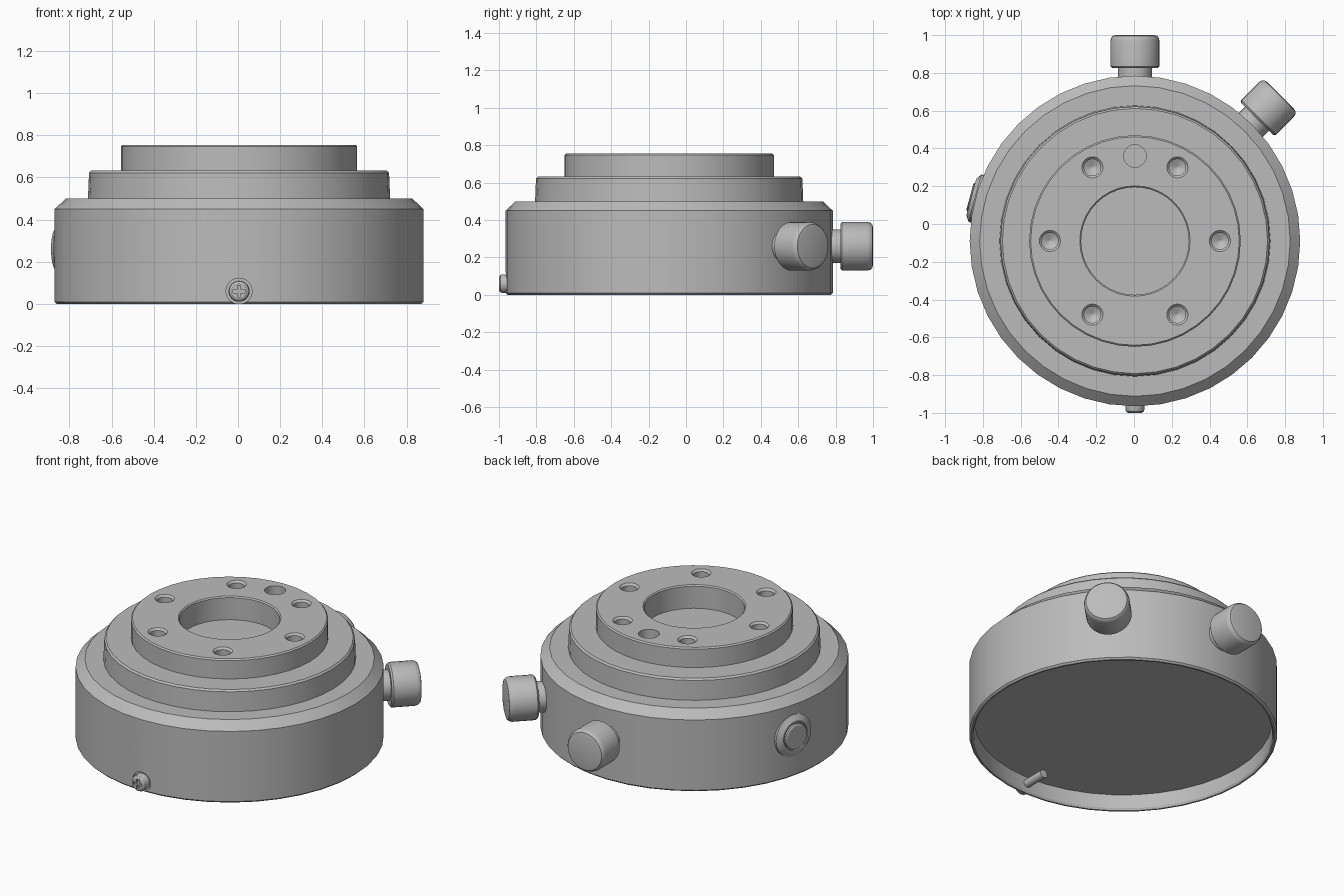
import bpy, bmesh, math
from mathutils import Vector

cube = bpy.data.objects.get("Cube")
if cube:
    bpy.data.objects.remove(cube, do_unlink=True)

CX, CY = 0.005, -0.09      # axis of the round housing
UP = Vector((0, 0, 1))

grey = bpy.data.materials.new("metal grey")
grey.use_nodes = True
grey.diffuse_color = (0.5, 0.5, 0.5, 1)
grey.node_tree.nodes["Principled BSDF"].inputs["Base Color"].default_value = (0.5, 0.5, 0.5, 1)


def lathe(name, profile, loc=(CX, CY, 0), axis=UP, segs=32):
    """Spin (radius, height) points around an axis and close both ends."""
    bm = bmesh.new()
    rings = []
    for r, h in profile:
        rings.append([bm.verts.new((r * math.cos(a), r * math.sin(a), h))
                      for a in (math.tau * i / segs for i in range(segs))])
    for low, high in zip(rings, rings[1:]):
        for i in range(segs):
            j = (i + 1) % segs
            bm.faces.new((low[i], low[j], high[j], high[i]))
    bm.faces.new(rings[0])
    bm.faces.new(rings[-1])
    bmesh.ops.recalc_face_normals(bm, faces=bm.faces)
    mesh = bpy.data.meshes.new(name)
    bm.to_mesh(mesh)
    bm.free()
    mesh.materials.append(grey)
    ob = bpy.data.objects.new(name, mesh)
    bpy.context.collection.objects.link(ob)
    ob.location = loc
    if axis != UP:
        ob.rotation_euler = axis.to_track_quat('Z', 'Y').to_euler()
    return ob


def box(name, size, loc):
    bm = bmesh.new()
    bmesh.ops.create_cube(bm, size=1)
    bmesh.ops.scale(bm, vec=size, verts=bm.verts)
    mesh = bpy.data.meshes.new(name)
    bm.to_mesh(mesh)
    bm.free()
    mesh.materials.append(grey)
    ob = bpy.data.objects.new(name, mesh)
    bpy.context.collection.objects.link(ob)
    ob.location = loc
    return ob


def activate(ob):
    bpy.ops.object.select_all(action='DESELECT')
    ob.select_set(True)
    bpy.context.view_layer.objects.active = ob


def cut(ob, cutters):
    bpy.context.view_layer.update()
    activate(ob)
    for c in cutters:
        mod = ob.modifiers.new("cut", 'BOOLEAN')
        mod.operation = 'DIFFERENCE'
        mod.solver = 'EXACT'
        mod.object = c
        bpy.ops.object.modifier_apply(modifier=mod.name)
    for c in cutters:
        bpy.data.objects.remove(c, do_unlink=True)


def radial(deg):
    a = math.radians(deg)
    return Vector((math.cos(a), math.sin(a), 0))


# Stepped housing: shallow recess below, chamfered drum, two rings, blind bore
body = lathe("housing", [
    (0.848, 0.10), (0.848, 0.012), (0.855, 0), (0.865, 0), (0.875, 0.01),
    (0.875, 0.45), (0.822, 0.50), (0.717, 0.50), (0.712, 0.622), (0.702, 0.632),
    (0.56, 0.632), (0.56, 0.747), (0.552, 0.755), (0.292, 0.755), (0.285, 0.748),
    (0.285, 0.61)], segs=40)

# Six countersunk bolt holes, one dowel hole and the screw pocket
cutters = []
for i in range(6):
    p = radial(60 * i) * 0.45
    cutters.append(lathe("bolt_cutter", [
        (0.004, 0.675), (0.044, 0.695), (0.044, 0.743), (0.056, 0.755), (0.056, 0.80)],
        (CX + p.x, CY + p.y, 0), segs=24))
cutters.append(lathe("dowel_cutter", [(0.06, 0.69), (0.06, 0.80)],
                     (CX, CY + 0.45, 0), segs=24))
front = radial(-90)
SCREW_AT = (CX, CY, 0.06)
cutters.append(lathe("pocket_cutter", [(0.062, 0.862), (0.062, 0.95)], SCREW_AT, front, 24))
cut(body, cutters)

# Two adjusting knobs: narrow neck and rounded cap
KNOB = [(0.09, 0.84), (0.09, 0.915), (0.12, 0.915), (0.13, 0.925), (0.13, 1.06),
        (0.126, 1.075), (0.117, 1.086), (0.10, 1.09)]
knobs = [lathe(name, KNOB, (CX, CY, 0.26), radial(deg))
         for name, deg in (("back_knob", 90), ("side_knob", 45))]

# Round button in a bevelled collar
button = lathe("side_button", [
    (0.13, 0.855), (0.13, 0.877), (0.10, 0.897), (0.088, 0.897), (0.084, 0.889),
    (0.078, 0.889), (0.078, 0.900), (0.070, 0.905)], (CX, CY, 0.26), radial(165))

# Front locking screw with shaft reaching inside and a cross slot
screw = lathe("front_screw", [
    (0.025, 0.70), (0.025, 0.858), (0.05, 0.858), (0.05, 0.893), (0.046, 0.903),
    (0.036, 0.91)], SCREW_AT, front, 24)
cut(screw, [box("slot_cutter", size, (CX, CY - 0.91, 0.06))
            for size in ((0.056, 0.03, 0.016), (0.016, 0.03, 0.056))])

# Smooth round walls, crisp steps
for ob in [body, button, screw] + knobs:
    activate(ob)
    bpy.ops.object.shade_smooth_by_angle(angle=math.radians(25))
